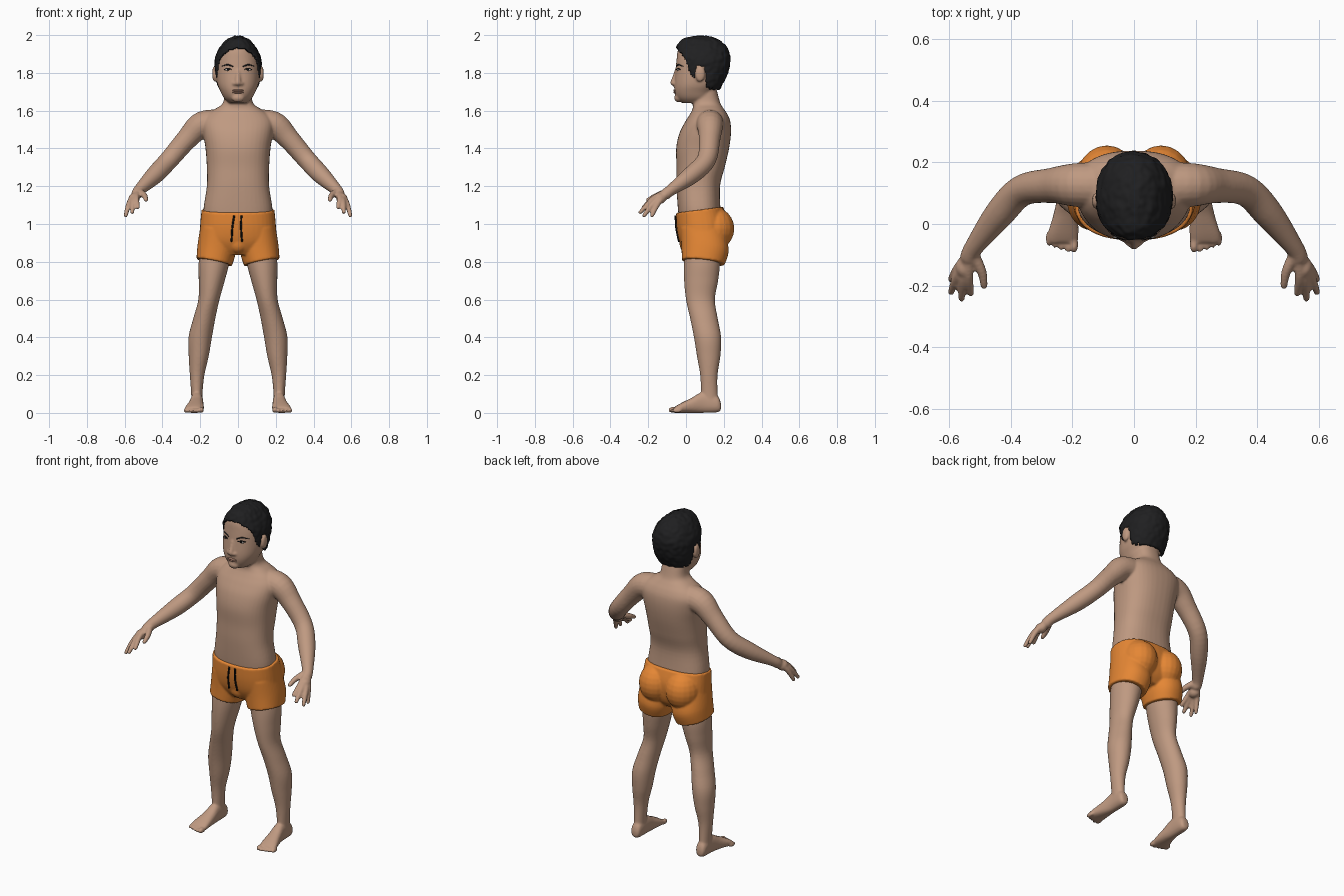
import bpy, bmesh, math
from mathutils import Vector, Matrix, noise

cube = bpy.data.objects.get("Cube")
if cube:
    bpy.data.objects.remove(cube, do_unlink=True)


def material(name, rgb):
    mat = bpy.data.materials.new(name)
    mat.use_nodes = True
    mat.diffuse_color = (*rgb, 1)
    shader = next(n for n in mat.node_tree.nodes if n.type == 'BSDF_PRINCIPLED')
    shader.inputs["Base Color"].default_value = (*rgb, 1)
    shader.inputs["Roughness"].default_value = 0.7
    return mat


SKIN = material("warm skin", (.52, .32, .22))
ORANGE = material("orange cloth", (.78, .24, .035))
HAIR = material("black hair", (.014, .014, .015))
BLACK = material("black cord", (.005, .005, .005))
WHITE = material("eye white", (.6, .56, .52))
LIP = material("lip", (.45, .24, .17))


def spline(rows, steps):
    """Smoothly interpolate between table rows."""
    out = []
    for i in range(len(rows) - 1):
        quad = [rows[max(i - 1, 0)], rows[i], rows[i + 1], rows[min(i + 2, len(rows) - 1)]]
        for k in range(steps):
            t = k / steps
            out.append([b + t / 2 * (c - a + t * (2 * a - 5 * b + 4 * c - d + t * (3 * (b - c) + d - a)))
                        for a, b, c, d in zip(*quad)])
    return out + [list(rows[-1])]


def loft(bm, rings):
    loops = [[bm.verts.new(p) for p in ring] for ring in rings]
    n = len(loops[0])
    for low, high in zip(loops, loops[1:]):
        for i in range(n):
            j = (i + 1) % n
            bm.faces.new((low[i], low[j], high[j], high[i]))
    bm.faces.new(loops[0][::-1])
    bm.faces.new(loops[-1])


def slab(bm, rows, axis="z", side=1, power=2.0, steps=5, tilt=(0, 0), sides=40):
    """Loft of rounded sections; each row is height, left, right, near, far."""
    rings = []
    for s, u0, u1, v0, v1 in spline(rows, steps):
        ring = []
        for i in range(sides):
            a = math.tau * i / sides
            c, d = math.cos(a), math.sin(a)
            du = (u1 - u0) / 2 * math.copysign(abs(c) ** (2 / power), c)
            dv = (v1 - v0) / 2 * math.copysign(abs(d) ** (2 / power), d)
            u, v = (u0 + u1) / 2 + du, (v0 + v1) / 2 + dv
            h = s + tilt[0] * du + tilt[1] * dv
            ring.append((side * u, v, h) if axis == "z" else (side * u, h, v))
        rings.append(ring)
    loft(bm, rings)


def symmetric(rows):
    return [(z, -w, w, front, back) for z, w, front, back in rows]


def ball(bm, centre, radii, side=1):
    place = Matrix.Translation((side * centre[0], centre[1], centre[2]))
    bmesh.ops.create_uvsphere(bm, u_segments=20, v_segments=12, radius=1,
                              matrix=place @ Matrix.Diagonal((*radii, 1)))


def tube(bm, points, side=1, steps=5):
    """Round tube through points of x, y, z, radius, with a rounded tip."""
    rows = spline(points, steps)
    rings = []
    for i, (x, y, z, r) in enumerate(rows):
        d = Vector(rows[min(i + 1, len(rows) - 1)][:3]) - Vector(rows[max(i - 1, 0)][:3])
        u = d.cross(Vector((0, 1, 0))).normalized()
        v = d.cross(u).normalized()
        ring = []
        for k in range(20):
            a = math.tau * k / 20
            p = Vector((x, y, z)) + r * (u * math.cos(a) + v * math.sin(a))
            ring.append((side * p.x, p.y, p.z))
        rings.append(ring)
    loft(bm, rings)
    x, y, z, r = points[-1]
    ball(bm, (x, y, z), (r, r, r), side)


def finish(name, bm, mat, voxel=0, smooth=5, shell=0):
    bmesh.ops.recalc_face_normals(bm, faces=bm.faces) if not shell else None
    mesh = bpy.data.meshes.new(name)
    bm.to_mesh(mesh)
    bm.free()
    ob = bpy.data.objects.new(name, mesh)
    bpy.context.collection.objects.link(ob)
    if voxel:
        remesh = ob.modifiers.new("merge", 'REMESH')
        remesh.mode, remesh.voxel_size = 'VOXEL', voxel
        relax = ob.modifiers.new("relax", 'SMOOTH')
        relax.factor, relax.iterations = .5, smooth
    if shell:
        solid = ob.modifiers.new("thickness", 'SOLIDIFY')
        solid.thickness, solid.offset = shell, -1
    if ob.modifiers:
        graph = bpy.context.evaluated_depsgraph_get()
        ob.data = bpy.data.meshes.new_from_object(ob.evaluated_get(graph))
        ob.modifiers.clear()
    ob.data.materials.clear()
    ob.data.materials.append(mat)
    ob.data.shade_smooth()
    bpy.context.view_layer.update()
    return ob


# Skin: torso and neck
bm = bmesh.new()
slab(bm, symmetric([
    (.98, .17, -.03, .19), (1.07, .183, -.042, .183), (1.2, .165, -.05, .18), (1.3, .165, -.05, .205),
    (1.4, .172, -.052, .228), (1.48, .185, -.035, .238), (1.54, .19, -.005, .235), (1.58, .165, .02, .22),
    (1.61, .12, .035, .2), (1.64, .08, .035, .182), (1.7, .072, .03, .165), (1.75, .07, .03, .15)]), power=2.4)
# Head with nose and chin
slab(bm, symmetric([
    (1.64, .045, -.02, .12), (1.665, .073, -.047, .14), (1.7, .092, -.06, .15), (1.74, .108, -.062, .178),
    (1.8, .115, -.057, .208), (1.87, .113, -.05, .222), (1.92, .092, -.043, .21), (1.955, .065, -.022, .18),
    (1.98, .035, .02, .13)]), power=2.2)
tube(bm, [(0, -.048, 1.815, .012), (0, -.058, 1.78, .013), (0, -.068, 1.748, .016)])
ball(bm, (0, -.04, 1.668), (.034, .022, .024))
for side in (1, -1):
    ball(bm, (.015, -.06, 1.743), (.014, .014, .011), side)
    # Ears
    ball(bm, (.123, .075, 1.795), (.014, .027, .043), side)
    # Arms
    tube(bm, [(.08, .125, 1.53, .075), (.19, .127, 1.525, .071), (.27, .125, 1.45, .057), (.365, .108, 1.34, .051),
              (.44, .03, 1.26, .048), (.52, -.075, 1.183, .031), (.535, -.105, 1.16, .03)], side)
    # Palm, fingers and thumb
    ball(bm, (.55, -.14, 1.135), (.03, .036, .029), side)
    for tip in [(.595, -.18, 1.045), (.595, -.222, 1.045), (.56, -.242, 1.062), (.53, -.225, 1.088)]:
        knuckle = Vector((.53, -.09, 1.175)).lerp(Vector(tip), .55) + Vector((.008, -.006, .01))
        tube(bm, [(.532, -.095, 1.172, .018), (*knuckle, .0155), (*tip, .011)], side)
    tube(bm, [(.522, -.1, 1.17, .02), (.495, -.155, 1.15, .016), (.487, -.2, 1.128, .012)], side)
    # Legs
    slab(bm, [
        (.92, .03, .19, 0, .17), (.8, .045, .208, -.01, .18), (.7, .07, .208, -.01, .17), (.6, .098, .21, 0, .153),
        (.5, .12, .237, .022, .168), (.4, .138, .262, .042, .186), (.3, .155, .261, .058, .182),
        (.2, .178, .255, .075, .167), (.1, .188, .248, .08, .168), (.04, .187, .248, .08, .175)], side=side)
    # Feet and toes
    slab(bm, [
        (.185, .2, .235, .015, .05), (.165, .187, .247, .003, .09), (.09, .185, .25, 0, .11),
        (.03, .182, .262, 0, .08), (-.03, .18, .28, 0, .05), (-.06, .182, .283, 0, .032)],
        axis="y", side=side, power=2.3)
    for i in range(5):
        r = .016 if i == 0 else .012
        ball(bm, (.195 + .0205 * i, -.068 + .007 * max(i - 1, 0), r), (r * .9, .026, r), side)
skin = finish("body", bm, SKIN, voxel=.006)

# Shorts
bm = bmesh.new()
slab(bm, symmetric([
    (.845, .14, .01, .17), (.88, .18, -.015, .2), (.93, .202, -.037, .215), (1.0, .2, -.05, .218),
    (1.075, .193, -.053, .197)]), power=2.4, tilt=(0, .13))
ball(bm, (0, .005, .9), (.05, .04, .055))
for side in (1, -1):
    ball(bm, (.088, .145, .975), (.1, .111, .115), side)
    slab(bm, [(.797, .032, .22, -.022, .205), (.87, .012, .214, -.024, .226), (.96, .01, .2, -.03, .21)],
         side=side, power=2.2, tilt=(.2, -.1))
shorts = finish("shorts", bm, ORANGE, voxel=.006, smooth=4)

# Hair shell, trimmed along a hairline around the face and ears
HAIRLINE = [(-.2, 1.94), (-.055, 1.935), (-.03, 1.91), (0, 1.865), (.025, 1.79), (.05, 1.775),
            (.058, 1.84), (.1, 1.83), (.11, 1.72), (.3, 1.695)]


def hairline(y):
    for (y0, z0), (y1, z1) in zip(HAIRLINE, HAIRLINE[1:]):
        if y <= y1:
            return z0 + (z1 - z0) * (y - y0) / (y1 - y0)
    return HAIRLINE[-1][1]


bm = bmesh.new()
slab(bm, symmetric([
    (1.68, .092, .01, .158), (1.75, .116, -.03, .2), (1.81, .122, -.05, .224), (1.87, .123, -.06, .234),
    (1.92, .104, -.055, .224), (1.955, .08, -.042, .2), (1.98, .054, -.015, .165), (1.996, .018, .05, .11)]),
    power=2.2, steps=8, sides=96)
bmesh.ops.recalc_face_normals(bm, faces=bm.faces)
for v in bm.verts:
    outward = (v.co - Vector((0, .085, 1.85))).normalized()
    v.co += outward * .005 * noise.noise(v.co * 45)
cut = []
for f in bm.faces:
    c = f.calc_center_median()
    if c.z < hairline(c.y) + .006 * noise.noise(c * 60):
        cut.append(f)
bmesh.ops.delete(bm, geom=cut, context='FACES')
finish("hair", bm, HAIR, shell=.014)


def on_surface(ob, x, z, lift=0):
    hit, point, _, _ = ob.ray_cast(Vector((x, -1, z)), Vector((0, 1, 0)))
    return (x, (point.y if hit else -.05) - lift, z)


# Eyes, brows and lashes
white, iris, brows = bmesh.new(), bmesh.new(), bmesh.new()
for side in (1, -1):
    ball(white, on_surface(skin, .053, 1.817), (.016, .004, .006), side)
    ball(iris, on_surface(skin, .052, 1.818, .002), (.007, .004, .006), side)
    tube(iris, [(*on_surface(skin, x, z), .0025) for x, z in ((.034, 1.818), (.053, 1.824), (.072, 1.818))], side)
    tube(brows, [(*on_surface(skin, x, z), r) for x, z, r in
                 ((.026, 1.833, .003), (.055, 1.843, .004), (.085, 1.835, .002))], side)
finish("eye_whites", white, WHITE)
finish("irises_and_lashes", iris, BLACK)
finish("eyebrows", brows, HAIR)

# Mouth
bm = bmesh.new()
for z in (1.707, 1.697):
    ball(bm, on_surface(skin, 0, z, -.004), (.03, .011, .0065))
finish("lips", bm, LIP)

# Waist cord, two hanging ends
bm = bmesh.new()
for top, bottom in ((-.02, -.034), (.018, .021)):
    path = [(top, 1.045), ((top + bottom) / 2 - .003, .98), (bottom, .91)]
    tube(bm, [(*on_surface(shorts, x, z, .003), .005) for x, z in path])
finish("drawstring", bm, BLACK)
